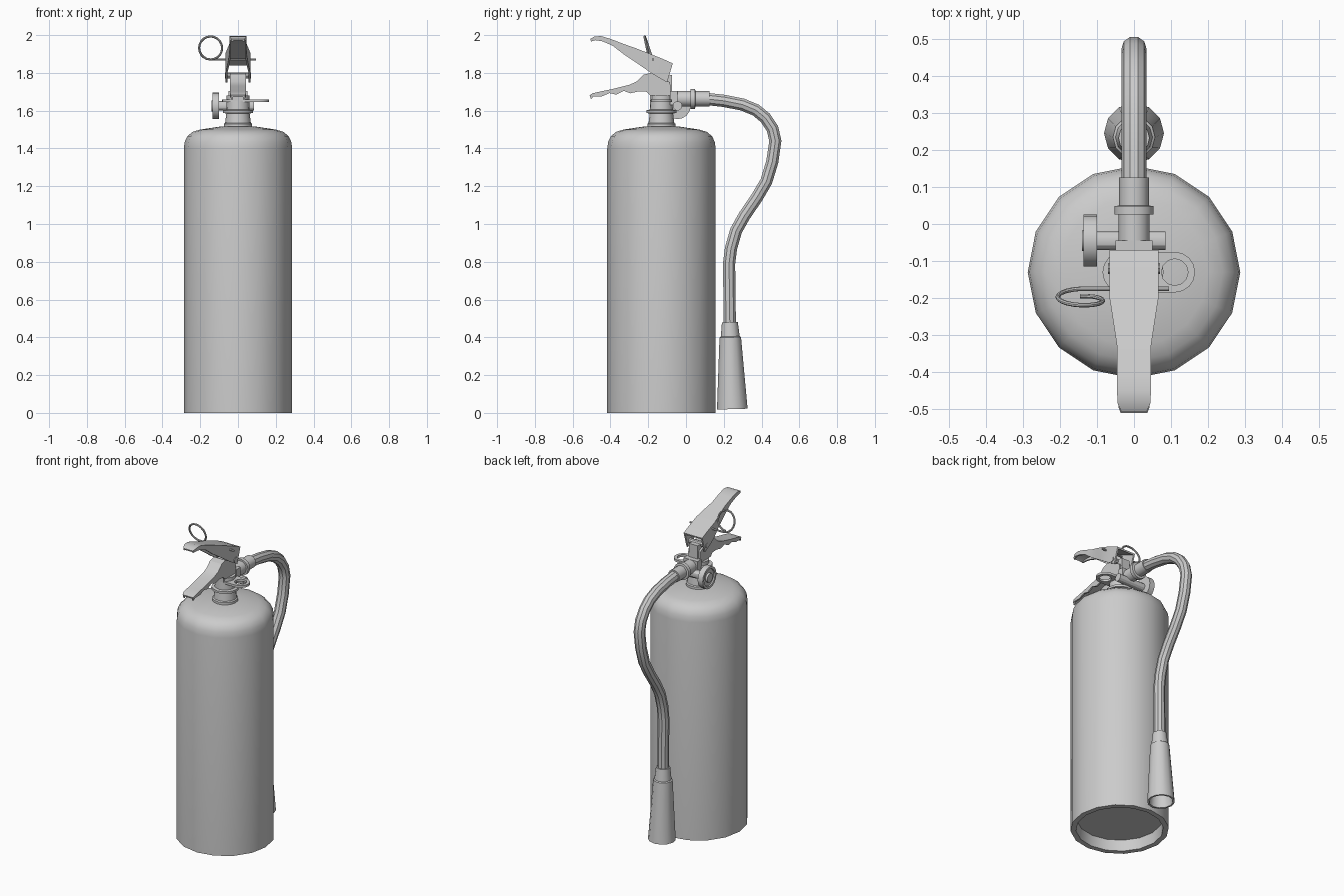
import bpy, bmesh
from math import sin, cos, pi
from mathutils import Matrix, Vector

cube = bpy.data.objects.get("Cube")
if cube:
    bpy.data.objects.remove(cube, do_unlink=True)

grey = bpy.data.materials.new("plain grey")
grey.use_nodes = True
grey.diffuse_color = (0.6, 0.6, 0.6, 1)
grey.node_tree.nodes["Principled BSDF"].inputs["Base Color"].default_value = (0.6, 0.6, 0.6, 1)

parts = []
AXIS = -0.13   # y of the cylinder axis


def add(name, data):
    ob = bpy.data.objects.new(name, data)
    bpy.context.collection.objects.link(ob)
    data.materials.append(grey)
    parts.append(ob)
    return ob


def from_bmesh(name, bm):
    bmesh.ops.recalc_face_normals(bm, faces=bm.faces)
    me = bpy.data.meshes.new(name)
    bm.to_mesh(me)
    bm.free()
    return add(name, me)


def lathe(name, profile, loc, sides=16, turn=0.0, axis='X'):
    """Spin an (r, z) profile about z, then turn it and move it."""
    bm = bmesh.new()
    vs = [bm.verts.new((r, 0, z)) for r, z in profile]
    edges = [bm.edges.new(p) for p in zip(vs, vs[1:])]
    bmesh.ops.spin(bm, geom=vs + edges, axis=(0, 0, 1), cent=(0, 0, 0),
                   angle=2 * pi, steps=sides)
    bmesh.ops.remove_doubles(bm, verts=bm.verts, dist=1e-4)
    bm.transform(Matrix.Translation(loc) @ Matrix.Rotation(turn, 4, axis))
    return from_bmesh(name, bm)


def channel(name, stations, t=0.01):
    """Loft a U channel, open below: (top y, top z, half width, bottom y, bottom z)."""
    bm = bmesh.new()
    loops = []
    for yt, zt, w, yb, zb in stations:
        top, low = Vector((0, yt, zt)), Vector((0, yb, zb))
        under = top.lerp(low, min(0.8, t / (top - low).length))
        loops.append([bm.verts.new((x, p.y, p.z)) for x, p in (
            (-w, low), (-w, top), (w, top), (w, low),
            (w - t, low), (w - t, under), (t - w, under), (t - w, low))])
    for a, b in zip(loops, loops[1:]):
        for i in range(8):
            j = (i + 1) % 8
            bm.faces.new((a[i], a[j], b[j], b[i]))
    bm.faces.new(loops[0])
    bm.faces.new(loops[-1])
    return from_bmesh(name, bm)


def curve(name, splines, dims='3D', closed=False, **settings):
    cu = bpy.data.curves.new(name, 'CURVE')
    cu.dimensions = dims
    for key, value in settings.items():
        setattr(cu, key, value)
    for pts in splines:
        sp = cu.splines.new('POLY')
        sp.points.add(len(pts) - 1)
        for p, co in zip(sp.points, pts):
            p.co = (*co, 1)
        sp.use_cyclic_u = closed
    return add(name, cu)


def block(name, low, high):
    bm = bmesh.new()
    bmesh.ops.create_cube(bm, size=1)
    low, high = Vector(low), Vector(high)
    for v in bm.verts:
        v.co = (low + high) / 2 + v.co * (high - low)
    return from_bmesh(name, bm)


# Cylinder with rounded shoulder and recessed base
lathe("cylinder_body", [
    (0, .07), (.25, .07), (.255, 0), (.287, 0), (.287, 1.4), (.282, 1.435),
    (.268, 1.465), (.24, 1.488), (.2, 1.5), (.1, 1.515), (0, 1.515)], (0, AXIS, 0))

# Neck with two flanges
lathe("neck", [
    (0, 1.5), (.075, 1.51), (.075, 1.53), (.068, 1.535), (.062, 1.585), (.08, 1.588),
    (.08, 1.602), (.062, 1.605), (.06, 1.68), (0, 1.68)], (0, AXIS, 0))


# Flat tag plate with a hole at its side
def arc(cx, r, a0, a1, n):
    return [(cx + r * cos(a0 + (a1 - a0) * i / n), AXIS + r * sin(a0 + (a1 - a0) * i / n), 0)
            for i in range(n + 1)]


outline = arc(.11, .055, -pi / 2, pi / 2, 8) + arc(-.03, .055, pi / 2, 3 * pi / 2, 8)
plate = curve("tag_plate", [outline, arc(.11, .036, 0, 2 * pi, 12)[:-1]], '2D', True,
              fill_mode='BOTH', extrude=.007)
plate.location.z = 1.652

# Valve body and back outlet
block("valve_body", (-.03, -.19, 1.655), (.03, -.075, 1.79))
block("outlet_base", (-.05, -.085, 1.63), (.05, -.045, 1.705))
lathe("hose_coupling", [
    (0, 0), (.042, 0), (.042, .09), (.053, .09), (.053, .113), (.04, .115),
    (.04, .19), (0, .19)], (0, -.065, 1.663), 16, -pi / 2)

# Pressure gauge on a cross stem
lathe("gauge_stem", [(0, 0), (.025, 0), (.025, .19), (0, .19)],
      (.085, -.045, 1.625), 12, -pi / 2, 'Y')
lathe("pressure_gauge", [
    (0, 0), (.07, 0), (.07, .036), (.055, .036), (.053, .028), (.03, .028),
    (.028, .04), (0, .04)], (-.1, -.045, 1.625), 16, -pi / 2, 'Y')

# Upper and lower squeeze levers
channel("upper_lever", [
    (-.07, 1.85, .066, -.1, 1.75), (-.12, 1.873, .066, -.145, 1.775),
    (-.2, 1.905, .066, -.185, 1.8), (-.27, 1.932, .055, -.25, 1.845),
    (-.33, 1.953, .046, -.325, 1.895), (-.4, 1.98, .046, -.39, 1.945),
    (-.45, 1.995, .046, -.445, 1.968), (-.485, 1.992, .044, -.48, 1.973),
    (-.507, 1.98, .034, -.502, 1.966)])
channel("lower_lever", [
    (-.085, 1.75, .042, -.075, 1.68), (-.185, 1.8, .042, -.19, 1.68),
    (-.225, 1.79, .042, -.21, 1.7), (-.26, 1.755, .042, -.25, 1.702),
    (-.3, 1.737, .042, -.295, 1.692), (-.335, 1.728, .042, -.33, 1.705),
    (-.375, 1.718, .042, -.37, 1.685), (-.41, 1.71, .042, -.405, 1.693),
    (-.45, 1.702, .042, -.445, 1.676), (-.495, 1.692, .042, -.49, 1.676),
    (-.51, 1.682, .036, -.503, 1.66)])
lathe("lever_pivot", [(0, 0), (.016, 0), (.016, .14), (0, .14)],
      (.07, -.12, 1.785), 10, -pi / 2, 'Y')

# Safety pin ending in a leaning pull ring
ring = []
for i in range(21):
    a = 2 * pi * i / 20
    rise = .061 * (1 - cos(a))
    ring.append((-.145 + .061 * sin(-a), -.175 - .28 * rise - .001 * i, 1.871 + rise))
curve("safety_pin", [[(.095, -.175, 1.871)] + ring], bevel_depth=.006,
      bevel_resolution=2, use_fill_caps=True)

# Hose and hollow nozzle
hose_path = [(.1, 1.663), (.2, 1.652), (.3, 1.632), (.37, 1.603), (.42, 1.562),
             (.458, 1.505), (.473, 1.44), (.457, 1.33), (.425, 1.225), (.375, 1.14),
             (.31, 1.045), (.265, .965), (.238, .87), (.228, .79), (.232, .46)]
curve("hose", [[(0, y, z) for y, z in hose_path]], bevel_depth=.034,
      bevel_resolution=3, use_fill_caps=True)
lathe("nozzle", [
    (0, .15), (.052, .15), (.07, 0), (.081, 0), (.057, .38), (.05, .385),
    (.042, .46), (0, .46)], (0, .245, .02), 12, .028)

# Turn curves into meshes, then smooth all parts
bpy.ops.object.select_all(action='DESELECT')
for ob in parts:
    ob.select_set(True)
bpy.context.view_layer.objects.active = parts[0]
bpy.ops.object.convert(target='MESH')
bpy.ops.object.shade_smooth_by_angle()
